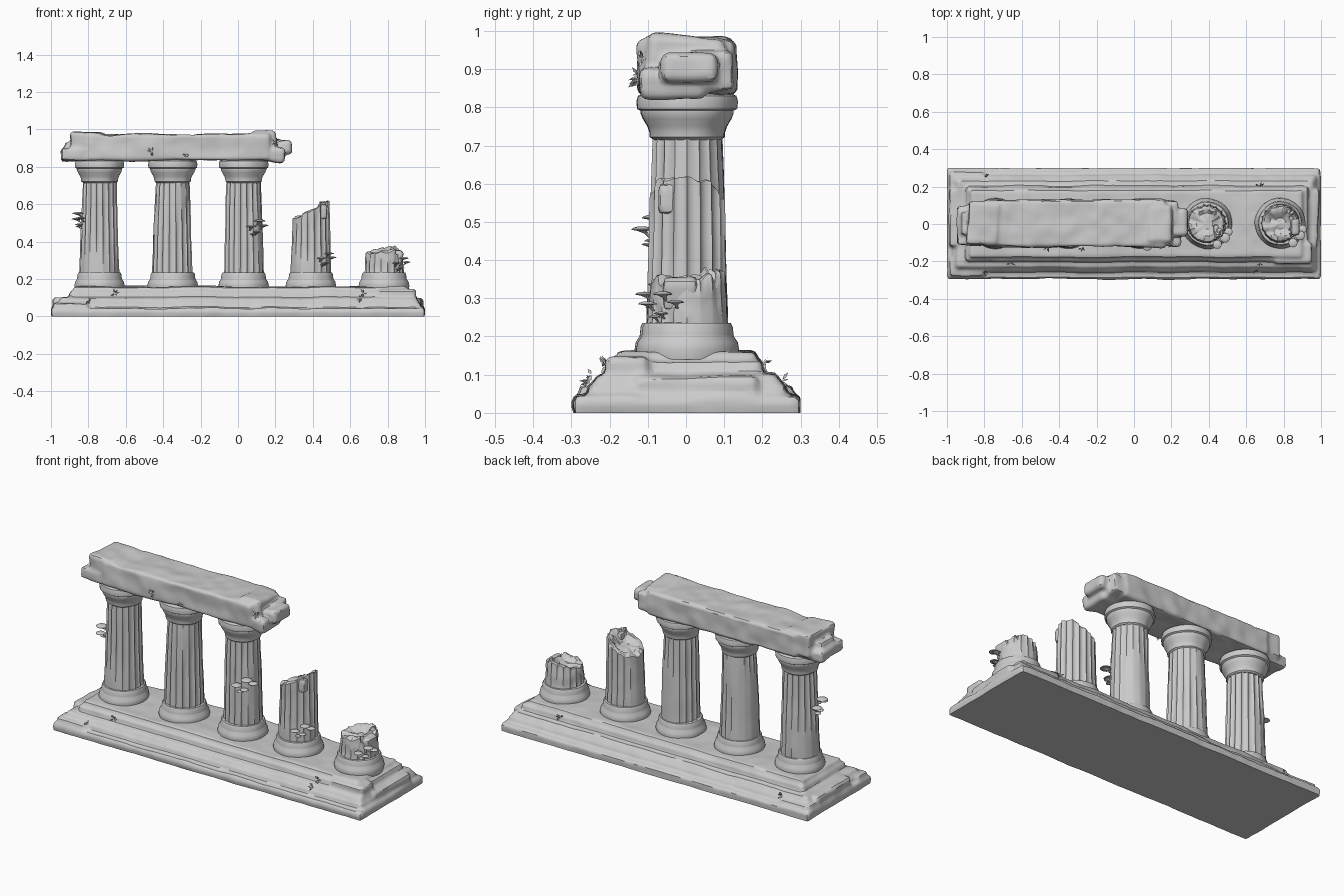
import bpy
import bmesh
import random
from math import sin, cos, pi, tau
from mathutils import Vector, Matrix, noise

random.seed(4)
if "Cube" in bpy.data.objects:
    bpy.data.objects.remove(bpy.data.objects["Cube"])

GREY = (0.6, 0.6, 0.6, 1)
stone = bpy.data.materials.new("grey stone")
stone.use_nodes = True
stone.diffuse_color = GREY
stone.node_tree.nodes["Principled BSDF"].inputs["Base Color"].default_value = GREY
parts = []


def add_object(name, bm):
    bmesh.ops.recalc_face_normals(bm, faces=bm.faces)
    mesh = bpy.data.meshes.new(name)
    bm.to_mesh(mesh)
    bm.free()
    mesh.materials.append(stone)
    obj = bpy.data.objects.new(name, mesh)
    bpy.context.scene.collection.objects.link(obj)
    parts.append(obj)
    return obj


def wear(p, fine=14):
    return noise.noise(p * 5) + 0.5 * noise.noise(p * fine)


def lathe(name, rings, segs, place, shape=None):
    """Spin (radius, height) rings about z; shape(r, angle, z) may alter them."""
    bm = bmesh.new()
    loops = []
    for r, z in rings:
        loop = []
        for i in range(segs):
            a = tau * i / segs
            r2, z2 = shape(r, a, z) if shape else (r, z)
            loop.append(bm.verts.new((r2 * cos(a), r2 * sin(a), z2)))
        loops.append(loop)
    for lo, hi in zip(loops, loops[1:]):
        for i in range(segs):
            j = (i + 1) % segs
            bm.faces.new((lo[i], lo[j], hi[j], hi[i]))
    bm.faces.new(loops[0][::-1])
    bm.faces.new(loops[-1])
    obj = add_object(name, bm)
    obj.location = place
    return obj


def weathered(name, boxes, bevel, amount, tilt=0.0, voxel=0.011):
    """Fuse bevelled blocks into one stone and erode its surface."""
    bm = bmesh.new()
    for x0, x1, y0, y1, z0, z1 in boxes:
        turn = Matrix.Identity(4)
        if x1 - x0 < 0.4:
            turn = Matrix.Rotation(random.uniform(-tilt, tilt), 4, random.choice("XYZ"))
        mat = Matrix.Translation(((x0 + x1) / 2, (y0 + y1) / 2, (z0 + z1) / 2)) @ turn
        mat = mat @ Matrix.Diagonal((x1 - x0, y1 - y0, z1 - z0, 1))
        cube = bmesh.ops.create_cube(bm, size=1, matrix=mat)["verts"]
        edges = list({e for v in cube for e in v.link_edges})
        bmesh.ops.bevel(bm, geom=edges, offset=bevel, segments=2, affect="EDGES", profile=0.5)
    obj = add_object(name, bm)
    remesh = obj.modifiers.new("fuse", "REMESH")
    remesh.mode = "VOXEL"
    remesh.voxel_size = voxel
    graph = bpy.context.evaluated_depsgraph_get()
    mesh = bpy.data.meshes.new_from_object(obj.evaluated_get(graph))
    obj.modifiers.clear()
    obj.data = mesh
    moves = [v.normal * amount * wear(v.co) for v in mesh.vertices]
    for v, m in zip(mesh.vertices, moves):
        p = v.co + m
        flat = v.co.z < 0.012
        v.co = (max(-1, min(1, p.x)), max(-0.3, min(0.3, p.y)), 0 if flat else max(0, p.z))
    return obj


# Stepped platform with crumbled ends
weathered("stepped_platform", [
    (-1, 1, -0.295, 0.3, 0, 0.045),
    (-0.97, 0.975, -0.255, 0.26, 0.02, 0.075),
    (-0.95, 0.96, -0.235, 0.24, 0.04, 0.1),
    (-0.9, 0.93, -0.2, 0.2, 0.08, 0.135),
    (-0.88, 0.9, -0.18, 0.185, 0.1, 0.16),
    (-0.99, -0.8, -0.12, 0.19, 0.03, 0.1),
    (-0.985, -0.8, -0.28, -0.18, 0.02, 0.072),
    (-0.985, -0.8, 0.16, 0.28, 0.02, 0.072),
    (0.8, 0.985, -0.13, 0.19, 0.03, 0.095),
    (0.75, 0.95, -0.21, -0.1, 0.06, 0.145),
], 0.012, 0.007, 0.04)

# Lintel with broken ends
weathered("lintel", [
    (-0.8, 0.17, -0.122, 0.13, 0.835, 0.975),
    (-0.89, -0.72, -0.11, 0.12, 0.85, 0.985),
    (-0.95, -0.75, -0.115, 0.1, 0.83, 0.9),
    (-0.93, -0.8, -0.06, 0.07, 0.85, 0.93),
    (0.08, 0.2, -0.1, 0.1, 0.88, 0.985),
    (0.1, 0.245, -0.115, 0.05, 0.83, 0.9),
    (0.12, 0.235, 0.0, 0.125, 0.84, 0.945),
    (0.14, 0.285, -0.06, 0.08, 0.865, 0.935),
], 0.014, 0.011, 0.12, 0.01)


# Columns
def foot_shape(seed):
    def shape(r, a, z):
        p = Vector((cos(a) * 0.3, sin(a) * 0.3, z + seed))
        return r + 0.004 * wear(p, 9), z
    return shape


def fluted_shape(seed, cut):
    """Shallow flutes, worn away in patches and ending at a broken top."""
    def shape(r, a, z):
        x, y = r * cos(a), r * sin(a)
        p = Vector((x, y, z * 0.5 + seed))
        patch = max(0.1, min(1, 0.7 + 1.6 * noise.noise(p * 6)))
        depth = 0.009 * patch * abs(sin(a * 9)) ** 0.6
        shrink = 0.004 * wear(p)
        if cut:
            top = cut(x, y) + 0.02 * noise.noise(Vector((x * 25, y * 25, seed)))
            z = z - 1 + top if z > 0.9 else 0.2 + (z - 0.2) / 0.52 * (top - 0.2)
        if r > 0.06:
            r += shrink - depth
        return r, z
    return shape


foot = [(0.13, 0.14), (0.135, 0.165), (0.131, 0.185), (0.121, 0.2), (0.12, 0.205),
        (0.118, 0.225), (0.113, 0.235), (0.1, 0.236)]
capital = [(0.088, 0.715), (0.097, 0.722), (0.098, 0.735), (0.103, 0.75), (0.115, 0.77),
           (0.121, 0.785), (0.121, 0.791), (0.13, 0.796), (0.132, 0.815), (0.128, 0.83),
           (0.1, 0.842)]
cuts = [None, None, None,
        lambda x, y: 0.56 + 0.42 * x - 0.1 * y + (0.015 if x > 0.05 else 0),
        lambda x, y: 0.355 + 0.2 * x + 0.1 * y - (0.025 if x > 0.06 else 0)]
centres = [-0.74, -0.35, 0.03, 0.39, 0.782]

for n, (cx, cut) in enumerate(zip(centres, cuts), 1):
    place = (cx, 0.003, 0)
    lathe(f"column_foot_{n}", foot, 48, place, foot_shape(n))
    rings = [(0.108 - 0.017 * t / 24, 0.2 + 0.52 * t / 24) for t in range(25)]
    if cut:
        # Rough broken face: rings closing in, marked by a height near one
        rings = [(0.108 - 0.01 * t / 24, z) for t, (r, z) in enumerate(rings)]
        rings += [(0.09, 1.004), (0.075, 1.0), (0.055, 0.99), (0.03, 0.985), (0.006, 0.985)]
    lathe(f"column_shaft_{n}", rings, 144, place, fluted_shape(n * 3, cut))
    if not cut:
        lathe(f"column_capital_{n}", capital, 48, place, foot_shape(n + 7))

# Loose chunks resting on the broken columns
weathered("tall_stump_chip", [(0.425, 0.475, -0.07, 0.0, 0.52, 0.6)], 0.012, 0.006, 0.2)
weathered("short_stump_chip", [(0.83, 0.88, -0.06, 0.03, 0.27, 0.355)], 0.012, 0.006, 0.2)


# Bracket mushrooms, each stem leaning back to its column
def mushroom(name, x, y, z, size, centre):
    rings = [(0.18, -0.75), (0.2, -0.35), (0.45, -0.12), (1, -0.03), (1, 0.03),
             (0.8, 0.17), (0.45, 0.27), (0.1, 0.3)]
    obj = lathe(name, [(r * size, h * size) for r, h in rings], 16, (x, y, z))
    inward = Vector((centre - x, -y, 0)).normalized()
    for v in obj.data.vertices:
        if v.co.z < -0.2 * size:
            v.co += inward * size * (-v.co.z / size) * 1.1


# column centre, facing angle, height
clusters = [(centres[0], 1.07 * pi, 0.52), (centres[2], 1.72 * pi, 0.48),
            (centres[3], 1.76 * pi, 0.31), (centres[4], 1.8 * pi, 0.285)]
offsets = [(-0.35, 0.0, 0.028), (0.1, 0.03, 0.03), (0.4, 0.005, 0.026),
           (0.0, -0.03, 0.022), (-0.2, -0.04, 0.018)]
for c, (cx, facing, height) in enumerate(clusters, 1):
    scale = 1 if c < 3 else 0.85
    for k, (turn, rise, size) in enumerate(offsets, 1):
        a = facing + turn
        reach = 0.122 if k < 4 else 0.112
        mushroom(f"mushroom_{c}_{k}", cx + reach * cos(a), reach * sin(a),
                 height + rise * scale, size * scale, cx)


# Small sprigs growing from the cracks
def sprig(name, place, outward):
    bm = bmesh.new()
    for _ in range(7):
        way = Vector((random.uniform(-1, 1), outward * 0.5, random.uniform(-1, 1))).normalized()
        side = way.orthogonal().normalized() * 0.005
        root, tip = way * 0.004, way * random.uniform(0.02, 0.034)
        mid = (root + tip) / 2
        bm.faces.new([bm.verts.new(p) for p in (root, mid + side, tip, mid - side)])
    add_object(name, bm).location = place


spots = [(-0.46, -0.124, 0.88, -1), (-0.28, -0.124, 0.87, -1), (0.2, -0.11, 0.93, -1),
         (0.66, -0.245, 0.1, -1), (0.67, -0.21, 0.125, -1), (-0.66, -0.205, 0.125, -1),
         (-0.8, 0.25, 0.085, 1), (0.67, 0.2, 0.13, 1), (-0.8, -0.25, 0.085, -1)]
for s, (x, y, z, outward) in enumerate(spots, 1):
    sprig(f"sprig_{s}", (x, y, z), outward)

# Smooth shading with crisp creases
bpy.ops.object.select_all(action="DESELECT")
for obj in parts:
    obj.select_set(True)
bpy.context.view_layer.objects.active = parts[0]
bpy.ops.object.shade_smooth_by_angle(angle=0.6)
